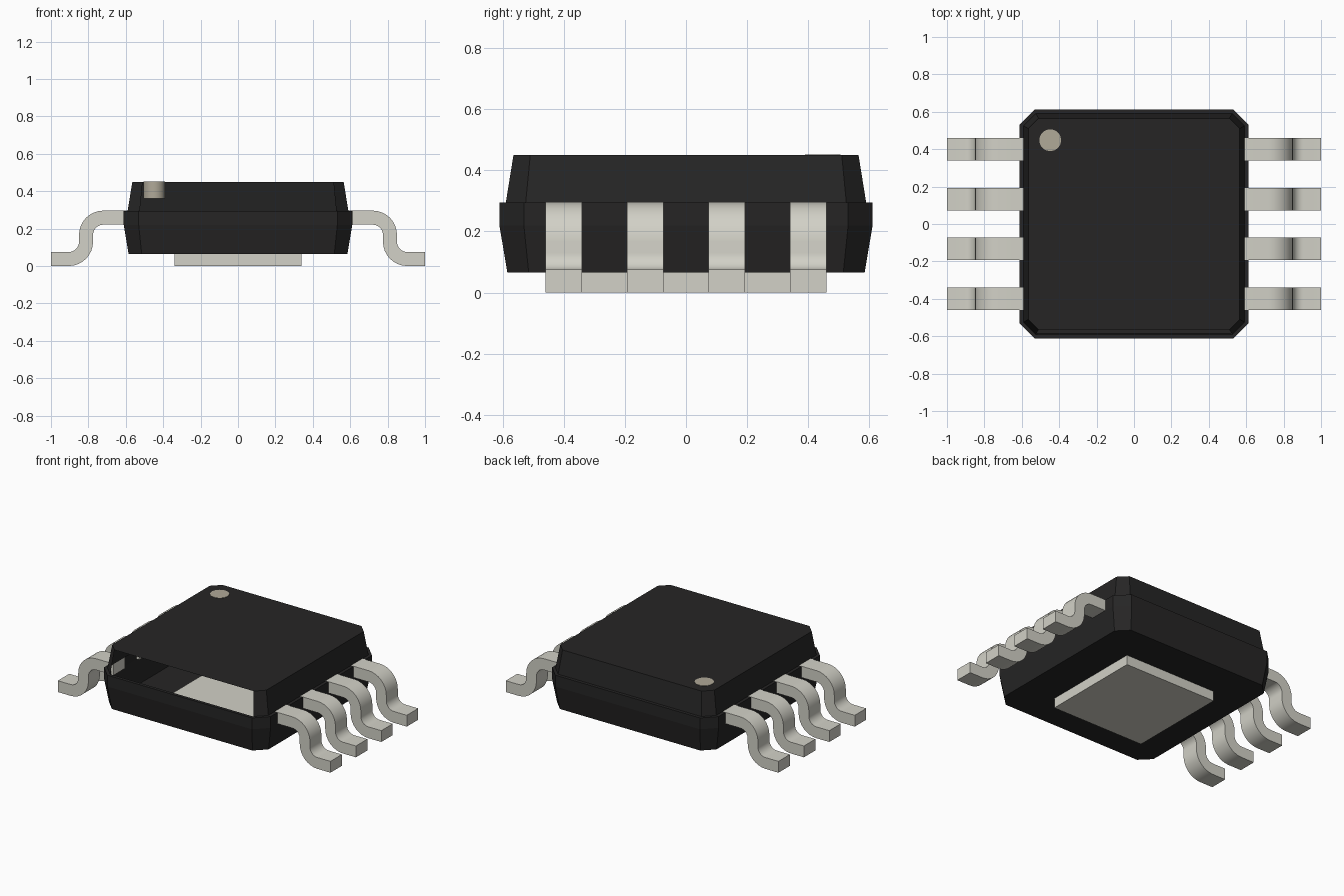
import bpy, bmesh, math

if "Cube" in bpy.data.objects:
    bpy.data.objects.remove(bpy.data.objects["Cube"], do_unlink=True)


def material(name, rgb):
    m = bpy.data.materials.new(name)
    m.use_nodes = True
    m.diffuse_color = (*rgb, 1)
    m.node_tree.nodes["Principled BSDF"].inputs["Base Color"].default_value = (*rgb, 1)
    return m


BLACK = material("black plastic", (0.0192, 0.0187, 0.0187))
METAL = material("pale metal", (0.645, 0.638, 0.571))
TAN = material("tan marking", (0.435, 0.398, 0.316))


def finish(name, bm, mat, smooth=False):
    mesh = bpy.data.meshes.new(name)
    bm.to_mesh(mesh)
    bm.free()
    mesh.materials.append(mat)
    ob = bpy.data.objects.new(name, mesh)
    bpy.context.collection.objects.link(ob)
    if smooth:
        bpy.ops.object.select_all(action="DESELECT")
        ob.select_set(True)
        bpy.context.view_layer.objects.active = ob
        bpy.ops.object.shade_smooth_by_angle(angle=math.radians(30))
    return ob


# Hollow case: stacked chamfered squares (height, half width, corner cut)
def octagon(z, h, c):
    k = h - c
    return [(k, -h, z), (h, -k, z), (h, k, z), (k, h, z),
            (-k, h, z), (-h, k, z), (-h, -k, z), (-k, -h, z)]


levels = [(0.065, 0.585, 0.07), (0.22, 0.611, 0.08), (0.295, 0.611, 0.08),
          (0.295, 0.59, 0.065), (0.45, 0.565, 0.055)]
bm = bmesh.new()
rings = [[bm.verts.new(p) for p in octagon(*lv)] for lv in levels]
bm.faces.new(rings[0][::-1])
bm.faces.new(rings[-1])
for level, (low, high) in enumerate(zip(rings, rings[1:])):
    for i in range(8):
        j = (i + 1) % 8
        # The upper front wall is left open
        if level == 3 and i == 7:
            continue
        bm.faces.new((low[i], low[j], high[j], high[i]))
finish("case", bm, BLACK)

# Heat pad under the case
bm = bmesh.new()
bmesh.ops.create_cube(bm, size=1)
for v in bm.verts:
    v.co = (v.co.x * 0.68, v.co.y * 0.68, 0.035 + v.co.z * 0.07)
finish("heat_pad", bm, METAL)

# Round corner mark sunk into the top
bm = bmesh.new()
bmesh.ops.create_cone(bm, cap_ends=True, segments=32, radius1=0.058,
                      radius2=0.058, depth=0.092)
bmesh.ops.translate(bm, verts=bm.verts, vec=(-0.448, 0.448, 0.406))
finish("corner_mark", bm, TAN, True)


# S-bent leads: one side profile extruded along y
def arc(cx, cz, r, a0, a1, n=8):
    return [(cx + r * math.cos(math.radians(a0 + (a1 - a0) * i / n)),
             cz + r * math.sin(math.radians(a0 + (a1 - a0) * i / n)))
            for i in range(n + 1)]


R_OUT, R_IN = 0.13, 0.055
upper = [(0.59, 0.296)] + arc(0.72, 0.166, R_OUT, 90, 0) \
    + arc(0.905, 0.13, R_IN, 180, 270) + [(1.0, 0.075)]
lower = [(0.59, 0.221)] + arc(0.72, 0.166, R_IN, 90, 0) \
    + arc(0.905, 0.13, R_OUT, 180, 270) + [(1.0, 0.0)]


def lead(name, side, yc, half=0.06):
    bm = bmesh.new()
    rows = [[bm.verts.new((side * x, yc + dy, z)) for x, z in line]
            for line, dy in ((upper, -half), (upper, half), (lower, half), (lower, -half))]
    for a, b in zip(rows, rows[1:] + rows[:1]):
        for i in range(len(upper) - 1):
            bm.faces.new((a[i], a[i + 1], b[i + 1], b[i]))
    for i in (0, -1):
        bm.faces.new([r[i] for r in rows])
    bmesh.ops.recalc_face_normals(bm, faces=bm.faces)
    finish(name, bm, METAL, True)


for side, label in ((1, "left"), (-1, "right")):
    for n, y in enumerate((-0.4, -0.133, 0.133, 0.4), 1):
        lead(f"{label}_lead_{n}", side, y)
